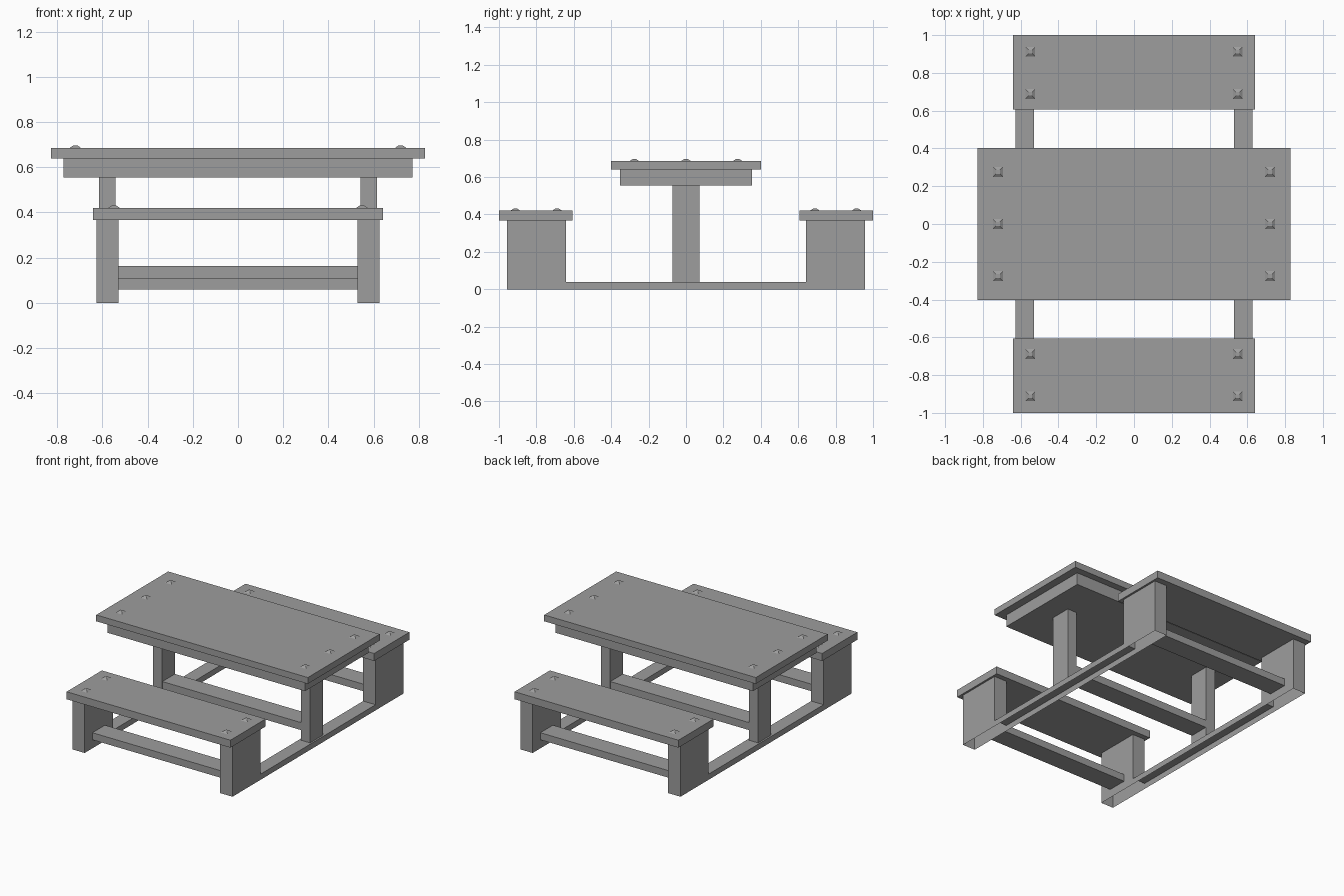
import bpy, bmesh, math
from mathutils import Matrix

if "Cube" in bpy.data.objects:
    bpy.data.objects.remove(bpy.data.objects["Cube"])

grey = bpy.data.materials.new("plain_grey")
grey.diffuse_color = (0.34, 0.34, 0.34, 1)
grey.use_nodes = True
grey.node_tree.nodes["Principled BSDF"].inputs["Base Color"].default_value = grey.diffuse_color


def finish(name, bm):
    bmesh.ops.recalc_face_normals(bm, faces=bm.faces)
    me = bpy.data.meshes.new(name)
    bm.to_mesh(me)
    bm.free()
    me.materials.append(grey)
    ob = bpy.data.objects.new(name, me)
    bpy.context.collection.objects.link(ob)
    return ob


def box(name, x, y, z):
    """Box from (min, max) ranges."""
    bm = bmesh.new()
    size = [r[1] - r[0] for r in (x, y, z)]
    mid = [(r[0] + r[1]) / 2 for r in (x, y, z)]
    bmesh.ops.create_cube(bm, size=1, matrix=Matrix.Translation(mid) @ Matrix.Diagonal((*size, 1)))
    return finish(name, bm)


def span(a, b, s):
    return (a, b) if s > 0 else (-b, -a)


def bolt(name, x, y, z):
    """Flat-topped square bolt head."""
    bm = bmesh.new()
    r = math.sqrt(2)
    m = Matrix.Translation((x, y, z + 0.0055)) @ Matrix.Rotation(math.pi / 4, 4, 'Z')
    bmesh.ops.create_cone(bm, cap_ends=True, segments=4, radius1=0.026 * r,
                          radius2=0.01 * r, depth=0.011, matrix=m)
    return finish(name, bm)


def side_frame(name, x0, x1):
    """Two bench legs joined by a ground rail, hollow and open underneath."""
    bm = bmesh.new()
    prof = [(-0.957, 0), (-0.957, 0.367), (-0.642, 0.367), (-0.642, 0.04),
            (0.642, 0.04), (0.642, 0.367), (0.957, 0.367), (0.957, 0)]
    face = bm.faces.new([bm.verts.new((x0, y, z)) for y, z in prof])
    ext = bmesh.ops.extrude_face_region(bm, geom=[face], use_keep_orig=True)
    verts = [g for g in ext["geom"] if isinstance(g, bmesh.types.BMVert)]
    bmesh.ops.translate(bm, verts=verts, vec=(x1 - x0, 0, 0))
    bmesh.ops.recalc_face_normals(bm, faces=bm.faces)
    under = [f for f in bm.faces if all(v.co.z < 0.001 for v in f.verts)]
    bmesh.ops.delete(bm, geom=under, context='FACES_ONLY')
    return finish(name, bm)


# Table top and the block below it
box("table_top", (-0.828, 0.828), (-0.402, 0.402), (0.64, 0.685))
box("table_apron", (-0.772, 0.772), (-0.354, 0.354), (0.555, 0.64))
# Central stretcher between the table legs
box("table_stretcher", (-0.543, 0.543), (-0.07, 0.07), (0.11, 0.163))

for s, side in ((-1, "left"), (1, "right")):
    # Side frames and table legs
    side_frame(side + "_frame", *span(0.53, 0.627, s))
    box(side + "_table_leg", span(0.543, 0.615, s), (-0.073, 0.073), (0.04, 0.555))
    # Bolt heads
    for y in (-0.276, 0, 0.276):
        bolt("table_bolt", s * 0.72, y, 0.685)
    for y in (-0.912, -0.689, 0.689, 0.912):
        bolt("seat_bolt", s * 0.549, y, 0.42)

for s, side in ((-1, "front"), (1, "back")):
    # Benches
    box(side + "_seat", (-0.641, 0.641), span(0.606, 1.0, s), (0.367, 0.42))
    box(side + "_bench_stretcher", (-0.53, 0.53), span(0.73, 0.87, s), (0.06, 0.11))
